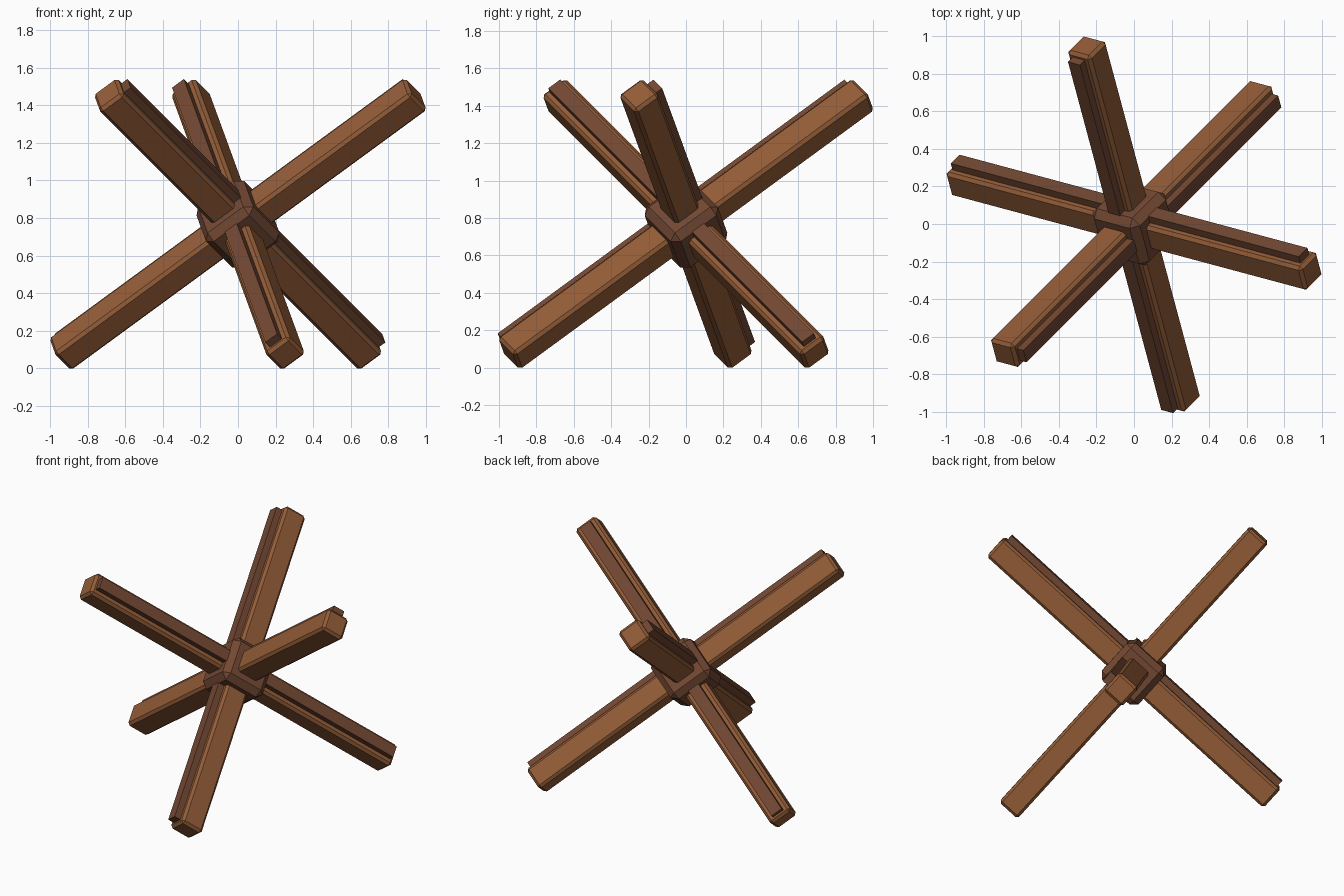
import bpy
import bmesh
from math import radians, sqrt
from mathutils import Matrix, Vector

cube = bpy.data.objects.get("Cube")
if cube:
    bpy.data.objects.remove(cube, do_unlink=True)


def material(name, rgb):
    mat = bpy.data.materials.new(name)
    mat.use_nodes = True
    color = (*rgb, 1)
    mat.diffuse_color = color
    mat.node_tree.nodes["Principled BSDF"].inputs["Base Color"].default_value = color
    return mat


brown = material("warm brown", (0.29, 0.107, 0.038))
dark = material("dark reddish brown", (0.17, 0.064, 0.032))

CENTER = Vector((0, 0, 0.767))

# Three perpendicular axes, each rising at the same slope
turns = [Matrix.Rotation(radians(a), 3, "Z") for a in (-15, 105, 225)]
axes = [t @ Vector((sqrt(2 / 3), 0, sqrt(1 / 3))) for t in turns]


def box(name, half, mat, frame, offset=0, chamfer=0):
    """Chamfered box in a frame (along, side, rib side), shifted to the rib side."""
    bm = bmesh.new()
    bmesh.ops.create_cube(bm, size=2)
    bmesh.ops.scale(bm, vec=half, verts=bm.verts)
    if chamfer:
        bmesh.ops.bevel(bm, geom=bm.edges[:], offset=chamfer, segments=1,
                        profile=0.5, affect="EDGES")
    bmesh.ops.translate(bm, vec=(0, 0, offset), verts=bm.verts)
    rot = Matrix(frame).transposed().to_4x4()
    bm.transform(Matrix.Translation(CENTER) @ rot)
    bmesh.ops.recalc_face_normals(bm, faces=bm.faces)
    mesh = bpy.data.meshes.new(name)
    bm.to_mesh(mesh)
    bm.free()
    mesh.materials.append(mat)
    obj = bpy.data.objects.new(name, mesh)
    bpy.context.collection.objects.link(obj)


# Crossed beams, each with a raised rib along one upper side
for i, label in enumerate(("left", "back", "right")):
    along, rib_side = axes[i], axes[(i + 1) % 3]
    frame = (along, rib_side.cross(along), rib_side)
    box(label + "_beam", (1.203, 0.08, 0.08), brown, frame, chamfer=0.017)
    box(label + "_rib", (1.175, 0.04, 0.05), dark, frame, offset=0.074)

# Chamfered joint block at the crossing
box("center_block", (0.16, 0.16, 0.16), dark, axes, chamfer=0.04)
